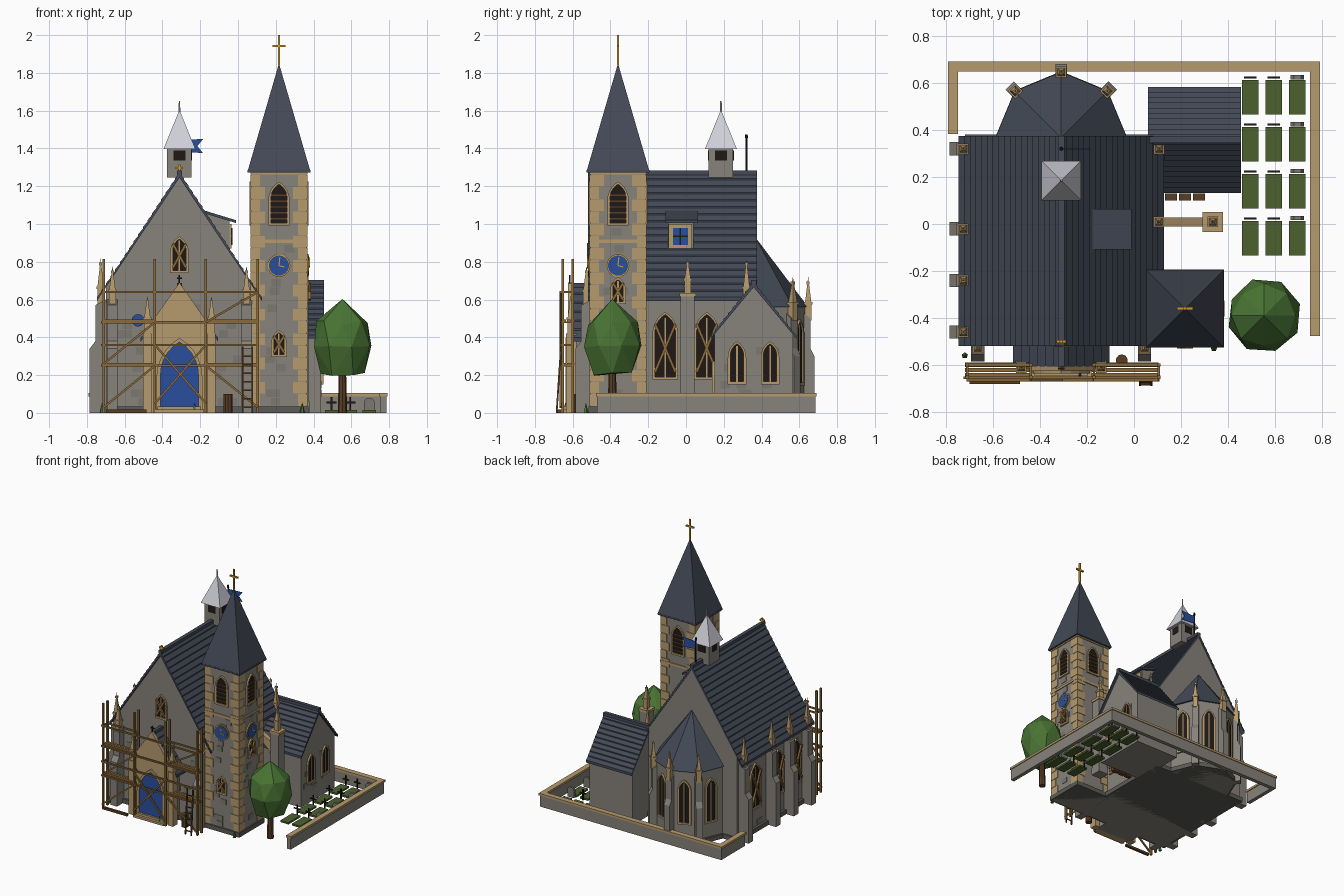
import bpy, bmesh, math, random
from mathutils import Matrix, Vector

if "Cube" in bpy.data.objects:
    bpy.data.objects.remove(bpy.data.objects["Cube"])
random.seed(4)
I = Matrix.Identity(4)
COL = dict(wall='86827a', stone='b5996d', roof='454b57', dark='241f1c', blue='2e4f9c', wood='8a6b3d', brown='5a4028',
           gold='cf9c35', green='4a7236', grass='4d6132', lead='cfcfd8', base='5c5b57', block='7b7871')
PARTS, MATS = {}, {}

def part(name, key):
    return PARTS.setdefault(name, (bmesh.new(), key))[0]

def place(x, y, deg, z=0):
    return Matrix.Translation((x, y, z)) @ Matrix.Rotation(math.radians(deg), 4, 'Z')

def loft(name, key, loops, M, closed=False):
    """Skin matching (x-z profile, y) loops; caps the ends unless closed into a ring."""
    bm = part(name, key)
    L = [[bm.verts.new(M @ Vector((u, d, z))) for u, z in p] for p, d in loops]
    n = len(L[0])
    for k in range(len(L) if closed else len(L) - 1):
        a, b = L[k], L[(k + 1) % len(L)]
        for i in range(n):
            bm.faces.new((a[i], b[i], b[(i + 1) % n], a[(i + 1) % n]))
    if not closed:
        bm.faces.new(L[0]), bm.faces.new(L[-1][::-1])

def prism(name, key, pts, d0, d1, M=I):
    loft(name, key, ((pts, d0), (pts, d1)), M)

def box(name, key, x0, x1, y0, y1, z0, z1, M=I):
    prism(name, key, [(x0, z0), (x1, z0), (x1, z1), (x0, z1)], y0, y1, M)

def block(name, key, x, y, half, z0, z1, M=I):
    box(name, key, x - half, x + half, y - half, y + half, z0, z1, M)

def cone(name, key, n, r1, r2, x, y, z0, z1, rot=0, M=I):
    bmesh.ops.create_cone(part(name, key), cap_ends=True, segments=n, radius1=r1, radius2=r2,
                          depth=z1 - z0, matrix=M @ place(x, y, rot, (z0 + z1) / 2))

def pyramid(name, key, half, x, y, z0, z1, rot=0):
    cone(name, key, 4, half * 2 ** .5, 0, x, y, z0, z1, rot + 45)

def beam(name, key, a, b, w, M=I):
    a, b = M @ Vector(a), M @ Vector(b)
    q = (b - a).to_track_quat('Z', 'Y').to_matrix().to_4x4()
    block(name, key, 0, 0, w / 2, 0, (b - a).length, Matrix.Translation(a) @ q)

def arch(w, h, z0):
    s = z0 + h - .866 * w
    arc = [(w * math.cos(t * math.pi / 15) - w / 2, s + w * math.sin(t * math.pi / 15)) for t in range(6)]
    return [(-w / 2, z0), (w / 2, z0)] + arc + [(-u, z) for u, z in arc[-2::-1]]

def window(name, x, y, d, w, h, z0, boards=False, louvres=False, fill='dark', t=.014):
    """Pointed opening on a wall whose outward direction is d degrees."""
    M, o, i = place(x, y, d + 90), arch(w + 2 * t, h + 2 * t, z0 - t), arch(w, h, z0)
    loft(name + '_frames', 'stone', ((o, .01), (o, -.012), (i, -.012), (i, .01)), M, True)
    prism(name + '_panes', fill, i, .01, -.004, M)
    for z in [z0 + .02 + k * h * .15 for k in range(5)] if louvres else []:
        box(name + '_louvres', 'brown', -w / 2, w / 2, -.009, 0, z, z + .007, M)
    if fill == 'dark' and not louvres:
        box(name + '_mullions', 'stone', -.004, .004, -.008, 0, z0, z0 + h * .95, M)
    for s in (-1, 1) if boards else ():
        beam('window_boards', 'wood', (-s * w * .5, -.017, z0 + h * .08), (s * w * .5, -.017, z0 + h * .85), .014, M)

def stepped_roof(name, half, ze, za, d0, d1, n, M):
    """Gabled roof with n overlapping slate courses on each slope."""
    for s in (-1, 1):
        top = [(s * half * t / n, za + (ze - za) * t / n + lift) for i in range(n) for t, lift in ((i, 0), (i + 1, .008))]
        prism(name, 'roof', top + [(s * half, ze - .012), (0, za - .025)], d0, d1, M)
    box(name + '_ridge', 'roof', -.014, .014, d0, d1, za - .01, za + .013, M)

def pinnacle(x, y, z0, z1, rot=0, b=.018):
    M, m = place(x, y, rot), z0 + (z1 - z0) * .4
    for half, a, c in ((b, z0, m), (b * 1.25, m - .008, m + .006), (.008, z1 - .04, z1 - .025)):
        block('pinnacles', 'stone', 0, 0, half, a, c, M)
    pyramid('pinnacles', 'stone', b * .95, x, y, m, z1, rot)

def buttress(x, y, d, h1=.34, h2=.57, tip=.82, w=.056, deep=.085):
    M = place(x, y, d)
    prism('buttresses', 'wall', [(-.03, 0), (deep, 0), (deep, h1), (deep * .65, h1 + .04), (deep * .65, h2),
                                 (0, h2 + .03), (-.03, h2 + .03)], -w / 2, w / 2, M)
    p = M @ Vector((.027, 0, 0))
    pinnacle(p.x, p.y, h2 - .01, tip, d)

def gable(half, eave, apex):
    return [(-half, 0), (half, 0), (half, eave), (0, apex), (-half, eave)]

def cross(name, key, x, y, z, h, w, t):
    block(name, key, x, y, t, z, z + h)
    box(name, key, x - w, x + w, y - t, y + t, z + h * .6, z + h * .6 + 2 * t)

# Nave
CX = -.31
N = place(CX, 0, 0)
prism('nave_walls', 'wall', gable(.39, .663, 1.25), -.5, .37, N)
box('nave_plinth', 'base', -.41, .41, -.515, .38, 0, .035, N)
stepped_roof('nave_roof', .437, .605, 1.27, -.52, .375, 18, N)
cross('gable_cross', 'gold', CX, -.5, 1.255, .06, .02, .006)
for x, y, d, tip in [(-.70, y, 180, .82) for y in (.32, -.02, -.24, -.46)] + [(.08, .32, 0, .82), (-.665, -.5, -90, .78), (.045, -.5, -90, .78)]:
    buttress(x, y, d, tip=tip)
for x, y, d in ((-.7, -.35, 180), (-.7, -.13, 180), (-.7, .15, 180), (.08, -.11, 0), (.08, .11, 0)):
    window('nave', x, y, d, .108, .33, .19, boards=True)
window('gable', CX, -.5, -90, .07, .165, .755, boards=True)
# Apse
cone('apse_walls', 'wall', 8, .265, .265, CX, .37, 0, .57)
cone('apse_plinth', 'base', 8, .28, .28, CX, .37, 0, .035)
cone('apse_roof', 'roof', 8, .28, 0, CX, .367, .56, .93)
for k in range(1, 8):
    a = k * 22.5
    c, s = math.cos(math.radians(a)), math.sin(math.radians(a))
    if k % 2:
        window('apse', CX + .245 * c, .37 + .245 * s, a, .075, .32, .16)
    else:
        buttress(CX + .25 * c, .37 + .25 * s, a, .3, .5, .72, .05, .06)
# Tower, spire and clocks
TX, TY, H = .217, -.36, .145
block('tower_walls', 'wall', TX, TY, H, 0, 1.28)
block('tower_plinth', 'base', TX, TY, .155, 0, .035)
for z in (.9, 1.262):
    block('tower_string_courses', 'stone', TX, TY, .152, z, z + .018)
for i in range(19):
    a, b = (.075, .05) if i % 2 else (.05, .075)
    for sx, sy in ((-1, -1), (-1, 1), (1, -1), (1, 1)):
        x, y, z = TX + sx * .15, TY + sy * .15, .037 + i * .0645
        box('tower_quoins', 'stone', x, x - sx * a, y, y - sy * b, z, z + .062)
pyramid('spire', 'roof', .166, TX, TY, 1.28, 1.85)
block('spire_eave', 'roof', TX, TY, .166, 1.272, 1.285)
cross('spire_cross', 'gold', TX, TY, 1.84, .16, .034, .006)
for d in (0, 90, 180, 270):
    c, s = round(math.cos(math.radians(d))), round(math.sin(math.radians(d)))
    window('belfry', TX + H * c, TY + H * s, d, .085, .205, 1.005, louvres=True)
    if d in (0, 270):
        C = place(TX + H * c, TY + H * s, d + 90, .78) @ Matrix.Rotation(math.pi / 2, 4, 'X')
        cone('clock_rims', 'gold', 24, .06, .06, 0, 0, -.01, .010, M=C)
        cone('clock_faces', 'blue', 24, .053, .053, 0, 0, -.01, .014, M=C)
        for tip in ((.004, .042, .015), (.028, -.008, .015)):
            beam('clock_hands', 'gold', (0, 0, .015), tip, .006, C)
window('tower', TX, TY - H, -90, .055, .115, .31, boards=True)
window('tower', TX + H, TY, 0, .055, .115, .59, boards=True)
# Side chapel with blue door
V = place(0, .358, 90)
prism('chapel_walls', 'wall', gable(.208, .418, .668), -.44, -.065, V)
stepped_roof('chapel_roof', .226, .405, .69, -.456, -.06, 10, V)
for y in (.27, .445):
    window('chapel', .44, y, 0, .07, .2, .165)
window('chapel_door', .22, .15, -90, .09, .24, .02, fill='blue')
for x in (.132, .192, .252):
    box('crates', 'brown', x, x + .05, .1, .13, 0, .05)
# Free-standing pier with flying buttress
for name, key, half, z0, z1 in (('flying_pier', 'wall', .037, 0, .63), ('flying_pier_base', 'wall', .043, 0, .06),
                                ('flying_pier_cap', 'stone', .043, .615, .635)):
    block(name, key, .335, .009, half, z0, z1)
prism('flying_arch', 'stone', [(.06, .66), (.30, .53), (.30, .40), (.27, .47), (.2, .53), (.06, .58)], -.01, .028)
pinnacle(.335, .009, .63, .82)
pinnacle(.105, .009, .6, .78)
# Dormer, bell turret and flag
prism('dormer_walls', 'wall', [(-.17, 1.055), (-.045, 1.018), (-.045, .84)], -.095, .04)
prism('dormer_roof', 'roof', [(-.18, 1.057), (-.18, 1.072), (-.01, 1.02), (-.01, 1.005)], -.108, .063)
D = place(-.045, -.03, 90)
box('dormer_frame', 'stone', -.063, .063, -.01, .01, .87, 1.0, D)
box('dormer_glass', 'blue', -.04, .04, -.014, 0, .89, .98, D)
box('dormer_bars', 'dark', -.004, .004, -.017, 0, .89, .98, D)
box('dormer_bars', 'dark', -.04, .04, -.017, 0, .931, .939, D)
block('turret_body', 'wall', CX, .185, .065, 1.245, 1.4)
box('turret_openings', 'dark', CX - .032, CX + .032, .117, .253, 1.335, 1.39)
box('turret_openings', 'dark', CX - .067, CX + .067, .153, .217, 1.335, 1.39)
pyramid('turret_roof', 'lead', .084, CX, .185, 1.398, 1.605)
cone('turret_finial', 'lead', 6, .006, .004, CX, .185, 1.58, 1.65)
cone('flag_pole', 'dark', 6, .005, .005, CX, .32, 1.24, 1.46)
cone('flag_pole', 'dark', 6, .009, .006, CX, .32, 1.455, 1.475)
prism('flag', 'blue', [(CX, 1.385), (-.185, 1.375), (-.215, 1.412), (-.185, 1.45), (CX, 1.445)], .318, .322)
# Porch
prism('porch_walls', 'wall', gable(.155, .44, .655), -.61, -.49, N)
prism('porch_front', 'stone', gable(.165, .455, .69), -.625, -.605, N)
stepped_roof('porch_roof', .205, .39, .675, -.606, -.49, 6, N)
window('porch_door', CX, -.625, -90, .2, .34, .035, fill='blue', t=.022)
for i in range(2):
    box('porch_steps', 'stone', -.13 + i * .015, .13 - i * .015, -.665 + i * .02, -.61, i * .017, .017 + i * .017, N)
for s in (-1, 1):
    box('porch_piers', 'stone', s * .17 - .022, s * .17 + .022, -.635, -.58, 0, .42, N)
    pinnacle(CX + s * .17, -.61, .42, .62)
cross('porch_finial', 'dark', CX, -.615, .68, .05, .014, .004)
cone('round_window', 'blue', 12, .033, .033, 0, 0, -.01, .012, M=place(-.53, -.5, 0, .49) @ Matrix.Rotation(math.pi / 2, 4, 'X'))
# Slightly proud wall stones
for d, x, y, half, zmax, n in ((-90, CX, -.5, .36, .62, 26), (180, -.70, -.06, .4, .58, 20), (0, .44, .358, .18, .38, 10),
                               (-90, TX, TY - H, .08, 1.2, 14), (0, TX + H, TY, .08, 1.2, 14)):
    for k in range(n):
        u, z = random.uniform(-half, half - .05), .04 + .045 * random.randrange(int((zmax - .04) / .045))
        box('wall_stones', 'block', u, u + .05, -.003, .005, z, z + .04, place(x, y, d + 90))
# Scaffold with decks, braces and ladder
XS = (-.71, -.44, -.17, .105)
for x in XS:
    for y in (-.6, -.652):
        beam('scaffold_poles', 'wood', (x, y, 0), (x, y, .815), .014)
for z in (.25, .36, .48, .64):
    beam('scaffold_rails', 'wood', (-.725, -.655, z), (.108, -.655, z), .011)
    for x in XS:
        beam('scaffold_rails', 'wood', (x, -.595, z), (x, -.66, z), .01)
for a, b in ((-.72, -.44), (-.18, .105)):
    for z in (.25, .48):
        for y in (-.645, -.622, -.6):
            box('scaffold_decks', 'wood', a, b, y - .008, y + .01, z + .005, z + .014)
    beam('scaffold_rails', 'wood', (a, -.6, .64), (b, -.6, .64), .011)
for a, z0, z1 in ((0, .26, .48), (1, .36, .05), (1, .05, .36), (2, .48, .64), (0, .03, .25), (2, .25, .03)):
    beam('scaffold_braces', 'wood', (XS[a], -.664, z0), (XS[a + 1], -.664, z1), .011)
for x in (.025, .075):
    beam('ladder', 'brown', (x, -.685, 0), (x, -.662, .35), .009)
for i in range(7):
    y, z = -.683 + .003 * i, .03 + i * .045
    beam('ladder', 'brown', (.025, y, z), (.075, y, z), .007)
box('plank_pile', 'brown', -.7, -.485, -.68, -.662, 0, .018)
cone('barrel', 'brown', 10, .025, .025, -.052, -.58, 0, .1)
# Churchyard wall
for x0, x1, y0, y1 in ((.755, .785, -.47, .685), (-.785, .785, .655, .685), (-.785, -.755, .39, .685)):
    box('yard_wall', 'wall', x0, x1, y0, y1, 0, .09)
    box('yard_wall_coping', 'stone', x0 - .006, x1 + .006, y0 - .006, y1 + .006, .088, .105)
# Graves
for x, y, slab in [(.495 + c * .1, .54 - r * .2, c == 2) for r in range(4) for c in range(3)]:
    box('grave_mounds', 'grass', x - .035, x + .035, y - .073, y + .073, 0, .014)
    if slab:
        prism('headstones', 'block', [(-.028, 0), (.028, 0), (.028, .06), (.015, .078), (-.015, .078), (-.028, .06)],
              y + .076, y + .094, place(x, 0, 0))
    else:
        cross('grave_crosses', 'dark', x, y + .083, 0, .085, .026, .004)
# Tree: crown is the hull of a few uneven rings
cone('tree_trunk', 'brown', 8, .025, .018, .553, -.39, 0, .27)
crown = part('tree_crown', 'green')
for n, r, z, turn in ((6, .118, .212, 0), (8, .158, .35, .4), (8, .135, .48, 0), (1, 0, .595, 0)):
    for i in range(n):
        a, k = (i + turn) * math.tau / n, random.uniform(.94, 1.03)
        crown.verts.new((.553 + r * k * math.cos(a), -.39 + r * k * math.sin(a), z + (k - 1) * .3))
bmesh.ops.convex_hull(crown, input=crown.verts)
for x, y in ((-.72, -.56), (-.23, -.64), (.34, -.53)):
    cone('grass_tufts', 'green', 5, .014, 0, x, y, 0, .055)
# Turn the collected parts into coloured objects
for key, h in COL.items():
    MATS[key] = bpy.data.materials.new(key)
    MATS[key].diffuse_color = (*[(int(h[i:i + 2], 16) / 255) ** 2.2 for i in (0, 2, 4)], 1)
for name, (bm, key) in PARTS.items():
    bmesh.ops.recalc_face_normals(bm, faces=bm.faces)
    me = bpy.data.meshes.new(name)
    bm.to_mesh(me)
    me.materials.append(MATS[key])
    bpy.context.collection.objects.link(bpy.data.objects.new(name, me))

for m in bpy.data.materials:
    if m.users and not m.is_grease_pencil:
        m.use_nodes = True
        m.node_tree.nodes["Principled BSDF"].inputs["Base Color"].default_value = m.diffuse_color
